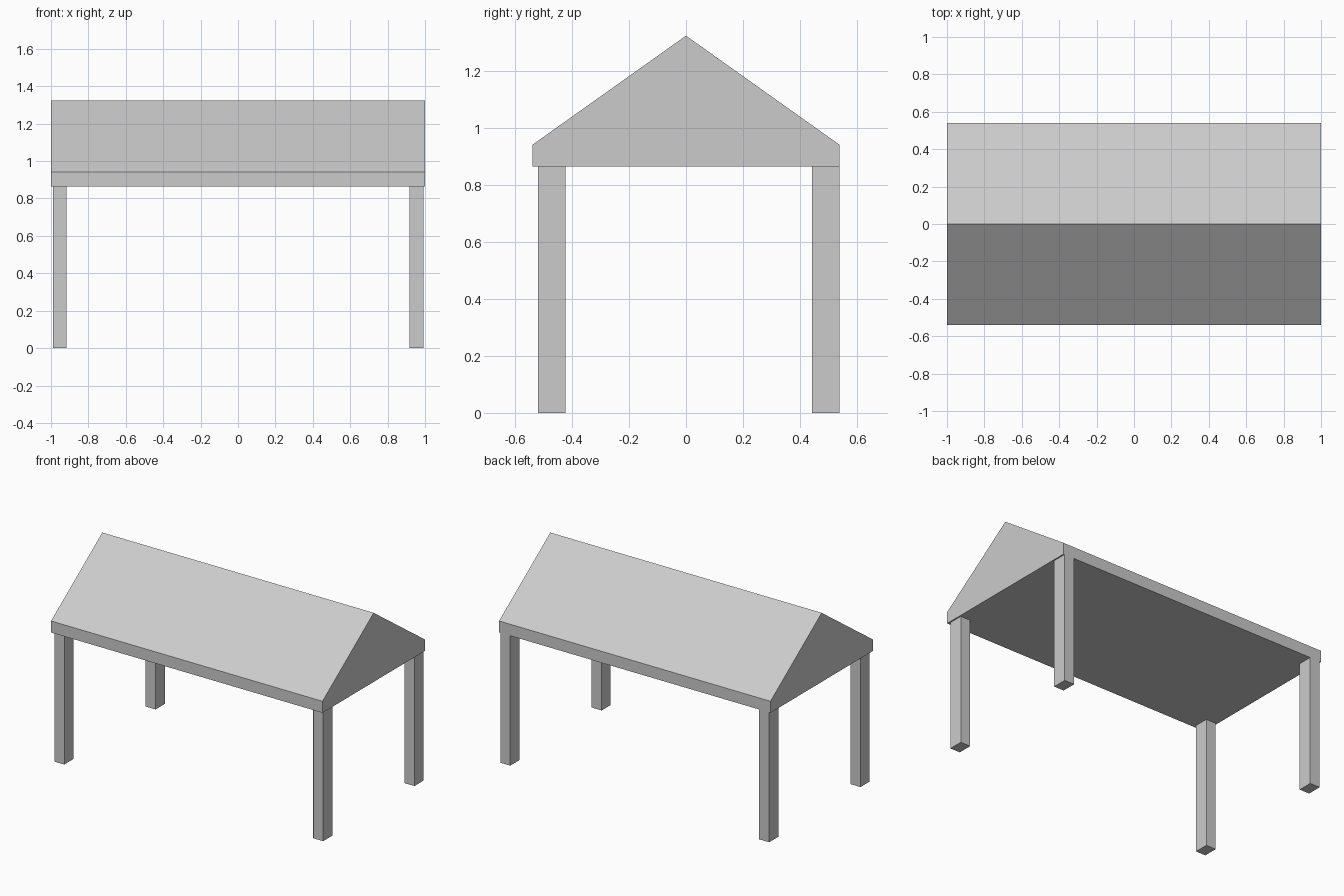
import bpy, bmesh
from mathutils import Matrix, Vector

if "Cube" in bpy.data.objects:
    bpy.data.objects.remove(bpy.data.objects["Cube"])


def add_object(name, bm):
    bmesh.ops.recalc_face_normals(bm, faces=bm.faces)
    mesh = bpy.data.meshes.new(name)
    bm.to_mesh(mesh)
    bm.free()
    obj = bpy.data.objects.new(name, mesh)
    bpy.context.collection.objects.link(obj)
    return obj


def box(name, lo, hi):
    lo, hi = Vector(lo), Vector(hi)
    bm = bmesh.new()
    mat = Matrix.Translation((lo + hi) / 2) @ Matrix.Diagonal((*(hi - lo), 1))
    bmesh.ops.create_cube(bm, size=1, matrix=mat)
    return add_object(name, bm)


def prism_x(name, profile, x0, x1):
    """Extrude a (y, z) profile along x."""
    bm = bmesh.new()
    face = bm.faces.new([bm.verts.new((x0, y, z)) for y, z in profile])
    ext = bmesh.ops.extrude_face_region(bm, geom=[face], use_keep_orig=True)
    verts = [g for g in ext["geom"] if isinstance(g, bmesh.types.BMVert)]
    bmesh.ops.translate(bm, verts=verts, vec=(x1 - x0, 0, 0))
    return add_object(name, bm)


UNDERSIDE, EAVE, RIDGE, HALF_DEPTH = 0.865, 0.942, 1.325, 0.539

# Solid gabled roof with a low vertical fascia
prism_x("gable_roof", [(-HALF_DEPTH, UNDERSIDE), (HALF_DEPTH, UNDERSIDE),
                       (HALF_DEPTH, EAVE), (0, RIDGE), (-HALF_DEPTH, EAVE)], -1, 1)

# Four square-cornered posts: front pair inset, back pair flush with the fascia
for side, x0, x1 in (("left", -0.99, -0.917), ("right", 0.918, 0.991)):
    for end, y0, y1 in (("front", -0.519, -0.423), ("back", 0.442, HALF_DEPTH)):
        box(f"{end}_{side}_post", (x0, y0, 0), (x1, y1, UNDERSIDE))
